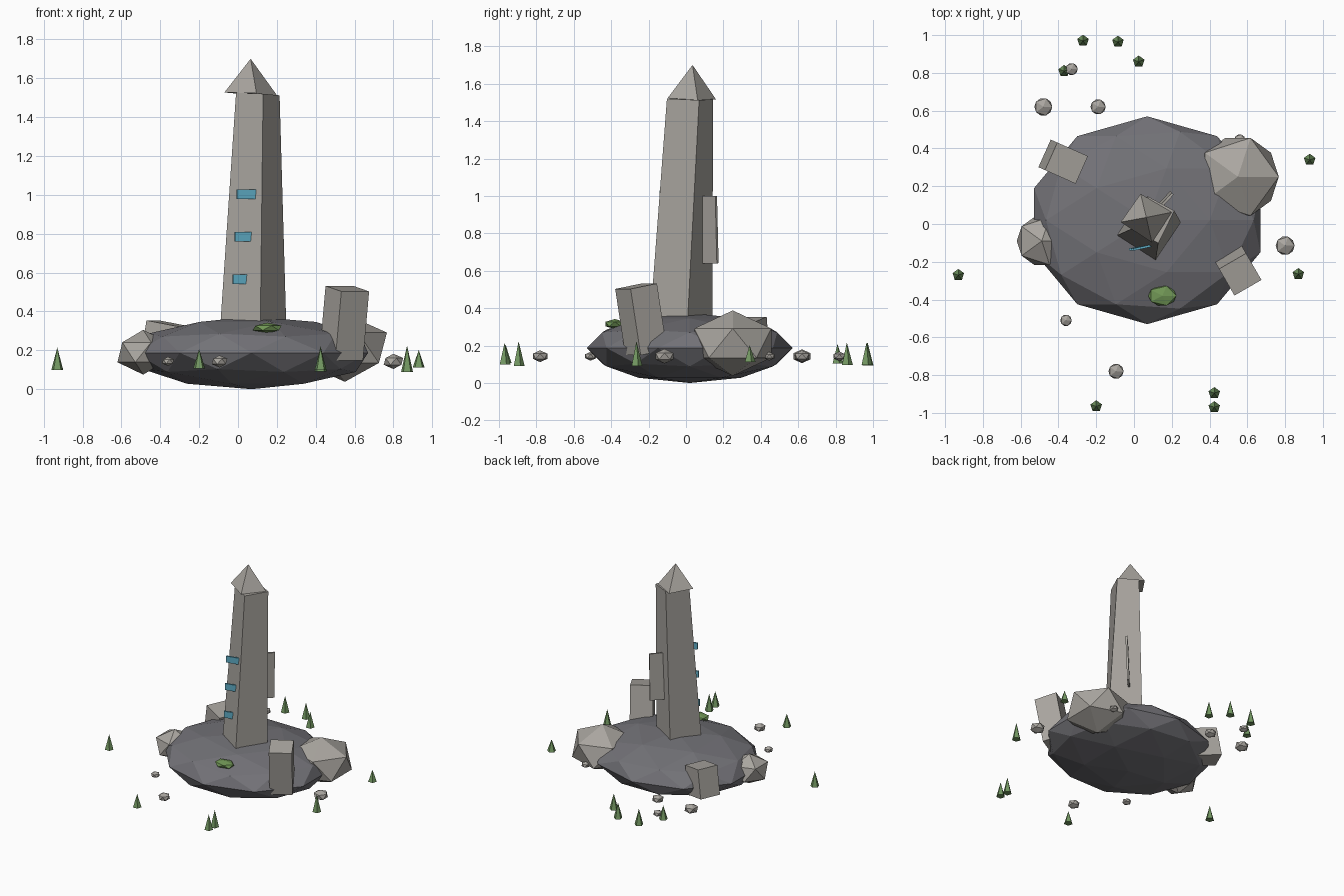
import bpy, bmesh, math
from mathutils import Matrix, Vector, Euler

if "Cube" in bpy.data.objects:
    bpy.data.objects.remove(bpy.data.objects["Cube"])


def material(name, rgb):
    m = bpy.data.materials.new(name)
    m.diffuse_color = (*rgb, 1)
    m.use_nodes = True
    m.node_tree.nodes["Principled BSDF"].inputs["Base Color"].default_value = m.diffuse_color
    return m


BASE = material("dark slate", (0.17, 0.168, 0.185))
STONE = material("warm grey stone", (0.40, 0.38, 0.35))
GLOW = material("pale blue", (0.11, 0.40, 0.54))
MOSS = material("moss green", (0.16, 0.30, 0.09))
TREE = material("tree green", (0.17, 0.31, 0.12))


def finish(name, bm, mat):
    bmesh.ops.recalc_face_normals(bm, faces=bm.faces)
    me = bpy.data.meshes.new(name)
    bm.to_mesh(me)
    bm.free()
    me.materials.append(mat)
    ob = bpy.data.objects.new(name, me)
    bpy.context.collection.objects.link(ob)
    return ob


def place(loc, size, rot=(0, 0, 0)):
    e = Euler([math.radians(a) for a in rot])
    return Matrix.LocRotScale(Vector(loc), e, Vector(size))


def rock(name, loc, size, mat, sub=1, rot=(0, 0, 0)):
    bm = bmesh.new()
    bmesh.ops.create_icosphere(bm, subdivisions=sub, radius=1, matrix=place(loc, size, rot))
    return finish(name, bm, mat)


def box(name, loc, size, rot, mat):
    bm = bmesh.new()
    bmesh.ops.create_cube(bm, size=1, matrix=place(loc, size, rot))
    return finish(name, bm, mat)


# island
rock("island_base", (0.07, 0.02, 0.187), (0.63, 0.55, 0.187), BASE, 2)

# leaning, tapering obelisk shaft
low = [(-0.095, -0.063, 0.27), (0.114, -0.197, 0.27), (0.25, 0.005, 0.27), (0.037, 0.14, 0.27)]
high = [(-0.01, -0.025, 1.525), (0.129, -0.102, 1.52), (0.214, 0.07, 1.512), (0.075, 0.145, 1.517)]
bm = bmesh.new()
lo = [bm.verts.new(p) for p in low]
hi = [bm.verts.new(p) for p in high]
bm.faces.new(lo)
bm.faces.new(hi)
for i in range(4):
    j = (i + 1) % 4
    bm.faces.new((lo[i], lo[j], hi[j], hi[i]))
finish("tower_shaft", bm, STONE)

# pyramid cap
bm = bmesh.new()
rim = [bm.verts.new(p) for p in
       [(-0.07, 0.01, 1.527), (0.095, -0.098, 1.523), (0.2, 0.062, 1.513), (0.035, 0.16, 1.517)]]
tip = bm.verts.new((0.065, 0.035, 1.7))
bm.faces.new(rim)
for i in range(4):
    bm.faces.new((rim[i], rim[(i + 1) % 4], tip))
finish("tower_cap", bm, STONE)

# glowing panels set across the front face
for i, (x, z) in enumerate([(-0.026, 0.565), (-0.016, 0.785), (-0.006, 1.003)]):
    box(f"window_{i + 1}", (x + 0.055, -0.124, z), (0.112, 0.012, 0.05), (0, 0, 12), GLOW)

# thin slab at the back of the shaft
box("back_slab", (0.145, 0.105, 0.82), (0.165, 0.014, 0.36), (2, 0, 47), STONE)

# large stones around the island
rock("boulder_right", (0.55, 0.25, 0.213), (0.242, 0.242, 0.175), STONE)
rock("boulder_left", (-0.488, -0.09, 0.19), (0.148, 0.148, 0.115), STONE)
box("standing_block", (0.547, -0.24, 0.34), (0.165, 0.165, 0.36), (10, 0, 30), STONE)
box("fallen_block", (-0.375, 0.33, 0.23), (0.18, 0.16, 0.22), (0, 10, -24), STONE)

# moss patch
rock("moss_patch", (0.15, -0.38, 0.315), (0.083, 0.06, 0.027), MOSS)

# scattered pebbles: x, y, radius
pebbles = [(-0.33, 0.82, 0.036), (-0.48, 0.62, 0.053), (-0.19, 0.62, 0.045), (0.56, 0.445, 0.033),
           (0.80, -0.115, 0.056), (-0.36, -0.51, 0.034), (-0.095, -0.78, 0.045)]
for i, (x, y, r) in enumerate(pebbles):
    rock(f"pebble_{i + 1}", (x, y, 0.143), (r, r, r * 0.7), STONE)

# five-sided trees: x, y, height
trees = [(-0.27, 0.97, 0.125), (-0.085, 0.965, 0.12), (0.025, 0.86, 0.12), (-0.37, 0.81, 0.105),
         (0.93, 0.34, 0.09), (0.87, -0.265, 0.135), (0.425, -0.895, 0.13), (0.425, -0.97, 0.115),
         (-0.2, -0.965, 0.1), (-0.93, -0.27, 0.115)]
for i, (x, y, h) in enumerate(trees):
    bm = bmesh.new()
    bmesh.ops.create_cone(bm, cap_ends=True, segments=5, radius1=0.032, radius2=0, depth=h,
                          matrix=place((x, y, 0.157), (1, 1, 1)))
    bmesh.ops.remove_doubles(bm, verts=bm.verts, dist=1e-5)
    finish(f"tree_{i + 1}", bm, TREE)
